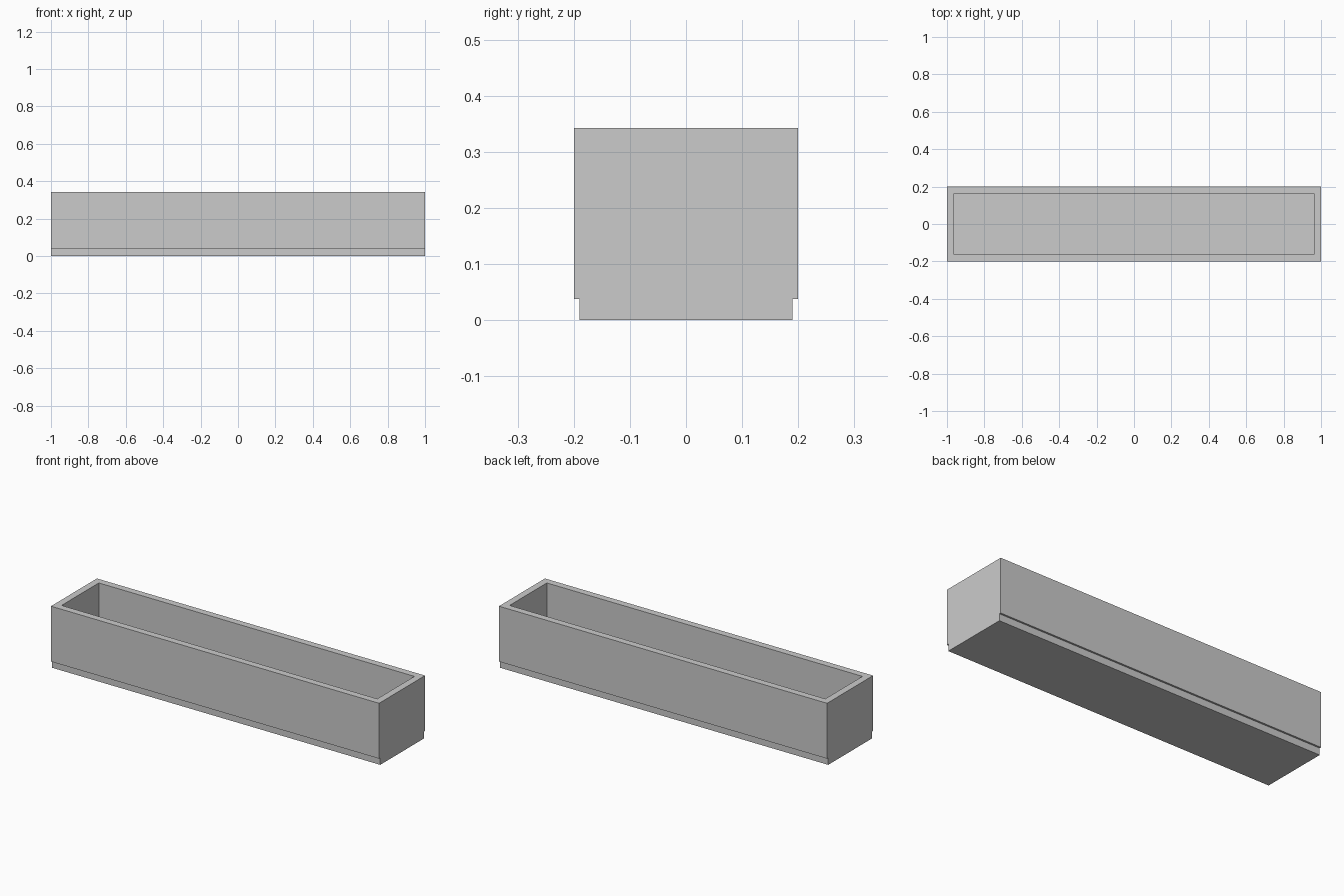
import bpy
import bmesh
from mathutils import Vector

if "Cube" in bpy.data.objects:
    bpy.data.objects.remove(bpy.data.objects["Cube"], do_unlink=True)

LENGTH, HEIGHT = 2.0, 0.343
HALF_DEPTH, BASE_HALF_DEPTH, BASE_HEIGHT = 0.2, 0.19, 0.038
WALL = 0.038
FLOOR = BASE_HEIGHT + WALL

# Plain grey material
grey = bpy.data.materials.new("plain grey")
grey.use_nodes = True
colour = (0.6, 0.6, 0.6, 1.0)
grey.diffuse_color = colour
grey.node_tree.nodes["Principled BSDF"].inputs["Base Color"].default_value = colour

# Stepped cross-section: narrow base below the wider trough
half = [(BASE_HALF_DEPTH, 0), (BASE_HALF_DEPTH, BASE_HEIGHT),
        (HALF_DEPTH, BASE_HEIGHT), (HALF_DEPTH, HEIGHT)]
profile = half + [(-y, z) for y, z in reversed(half)]

bm = bmesh.new()
end = bm.faces.new([bm.verts.new((-LENGTH / 2, y, z)) for y, z in profile])
swept = bmesh.ops.extrude_face_region(bm, geom=[end], use_keep_orig=True)
moved = [g for g in swept["geom"] if isinstance(g, bmesh.types.BMVert)]
bmesh.ops.translate(bm, verts=moved, vec=Vector((LENGTH, 0, 0)))
bmesh.ops.recalc_face_normals(bm, faces=bm.faces[:])

# Open cavity: inset the top to form the rim, then sink it to the floor
top = max(bm.faces, key=lambda f: f.calc_center_median().z)
bmesh.ops.inset_region(bm, faces=[top], thickness=WALL, use_even_offset=True)
sunk = bmesh.ops.extrude_discrete_faces(bm, faces=[top])["faces"][0]
bmesh.ops.translate(bm, verts=sunk.verts[:], vec=Vector((0, 0, FLOOR - HEIGHT)))
bmesh.ops.recalc_face_normals(bm, faces=bm.faces[:])

mesh = bpy.data.meshes.new("planter_trough")
bm.to_mesh(mesh)
bm.free()
mesh.materials.append(grey)
trough = bpy.data.objects.new("planter_trough", mesh)
bpy.context.collection.objects.link(trough)
